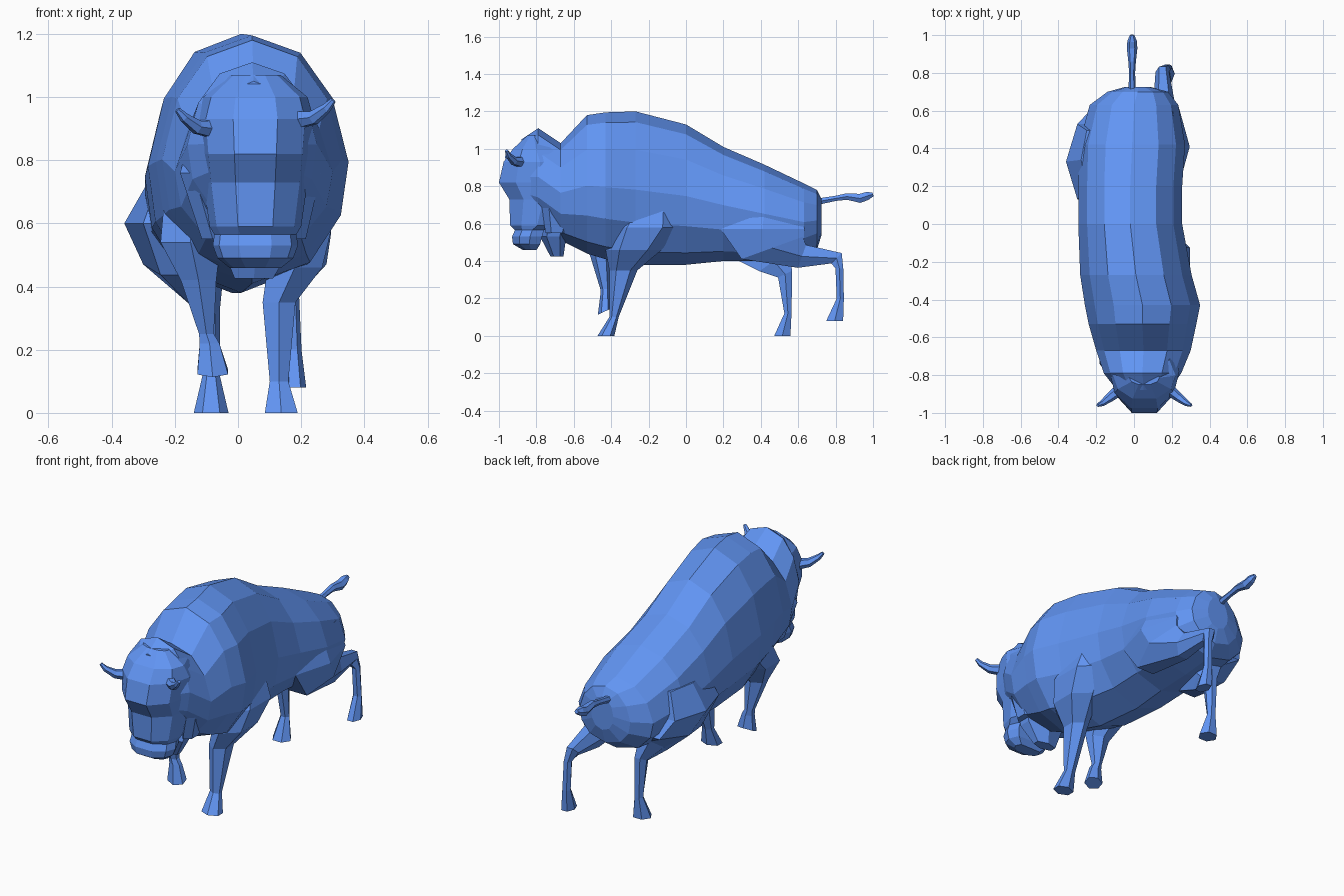
import bpy, bmesh
from math import cos, sin, radians, pi

HALF = [(0, 1), (.5, .86), (.83, .5), (1, -.02), (.92, -.45), (.6, -.83), (0, -1)]
BARREL = HALF + [(-u, v) for u, v in HALF[-2:0:-1]]
SKULL = [(-.38, -1), (.38, -1), (.85, -.5), (1, .2), (.8, 1), (-.8, 1), (-1, .2), (-.85, -.5)]
HEX = [(cos(i * pi / 3 + pi / 6), sin(i * pi / 3 + pi / 6)) for i in range(6)]
HAUNCH = [(cos(i * pi / 3), sin(i * pi / 3)) for i in range(6)]

blue = bpy.data.materials.new("blue")
blue.diffuse_color = (.12, .30, .90, 1)


def add(name, data):
    data.materials.append(blue)
    ob = bpy.data.objects.new(name, data)
    bpy.context.collection.objects.link(ob)


def loft(name, profile, sections):
    """Skin rings: each section is x, y, z, half width, half depth, tilt about x."""
    bm = bmesh.new()
    rings = []
    for x, y, z, w, d, t in sections:
        c, s = cos(radians(t)), sin(radians(t))
        rings.append([bm.verts.new((x + u * w, y + v * d * c, z + v * d * s))
                      for u, v in profile])
    n = len(profile)
    for a, b in zip(rings, rings[1:]):
        for i in range(n):
            j = (i + 1) % n
            bm.faces.new((a[i], a[j], b[j], b[i]))
    bm.faces.new(rings[0])
    bm.faces.new(rings[-1])
    bmesh.ops.recalc_face_normals(bm, faces=bm.faces)
    me = bpy.data.meshes.new(name)
    bm.to_mesh(me)
    bm.free()
    add(name, me)


def tube(name, pts):
    """Tapered tube along points x, y, z, radius."""
    cu = bpy.data.curves.new(name, 'CURVE')
    cu.dimensions = '3D'
    cu.bevel_depth = 1
    cu.bevel_resolution = 1
    cu.use_fill_caps = True
    sp = cu.splines.new('POLY')
    sp.points.add(len(pts) - 1)
    for p, (x, y, z, r) in zip(sp.points, pts):
        p.co = (x, y, z, 1)
        p.radius = r
    sp.use_smooth = False
    add(name, cu)


# Humped body running into the crown: y, centre x, half width, top z, bottom z
body = [(.725, .02, .07, .73, .54), (.70, .02, .16, .78, .46), (.63, .0, .235, .815, .41),
        (.42, -.01, .28, .915, .40), (.2, -.02, .275, 1.01, .40), (0, -.02, .275, 1.13, .38),
        (-.27, .01, .295, 1.20, .38), (-.43, .045, .305, 1.195, .41), (-.53, .045, .285, 1.18, .44),
        (-.67, .05, .25, 1.03, .51), (-.79, .045, .205, 1.11, .60), (-.88, .05, .14, 1.05, .66)]
loft("body", BARREL, [(x, y, (a + b) / 2, w, (a - b) / 2, 90) for y, x, w, a, b in body])

# Hanging head: z, front y, back y, half width
head = [(1.07, -.85, -.79, .08), (1.0, -.925, -.72, .165), (.93, -.975, -.65, .185),
        (.82, -1.0, -.64, .175), (.73, -.945, -.64, .165), (.59, -.94, -.70, .145),
        (.565, -.915, -.76, .13), (.53, -.93, -.77, .135), (.49, -.925, -.78, .12),
        (.458, -.87, -.80, .08)]
loft("head", SKULL, [(.055, (f + b) / 2, z, w, (b - f) / 2, 0) for z, f, b, w in head])

# Beard and cheek hair
loft("beard", HEX, [(.06, -.68, .66, .17, .07, 0), (.06, -.71, .53, .13, .07, 0),
                    (.05, -.69, .425, .07, .035, 0)])
for side, name in ((1, "right_cheek_hair"), (-1, "left_cheek_hair")):
    loft(name, HEX, [(.04 + side * .17, -.68, .86, .03, .06, 0),
                     (.04 + side * .18, -.69, .76, .05, .10, 0),
                     (.05 + side * .13, -.69, .55, .04, .06, 0)])

# Horns
for side, name in ((1, "right_horn"), (-1, "left_horn")):
    drop = 0 if side > 0 else -.03
    tube(name, [(.055 + side * .11, -.86, .925 + drop, .035),
                (.055 + side * .185, -.92, .935 + drop, .024),
                (.055 + side * .225, -.95, .965 + drop, .016),
                (.055 + side * .247, -.96, .99 + drop, .009)])

# Tail with tuft
tube("tail", [(-.01, .69, .715, .02), (-.01, .80, .735, .016), (-.01, .86, .745, .02),
              (-.01, .93, .735, .028), (-.01, .97, .748, .025), (-.01, 1.0, .757, .012)])

# Front legs: planted on the right, lifted on the left
loft("right_front_leg", HEX, [(.21, -.18, .70, .05, .12, 0), (.20, -.22, .58, .11, .19, 0),
                              (.18, -.28, .46, .10, .15, 0), (.13, -.335, .35, .06, .075, 0),
                              (.13, -.385, .10, .034, .025, 0), (.137, -.428, 0, .06, .045, 0)])
loft("left_front_leg", HEX, [(-.15, -.36, .64, .10, .17, 0), (-.15, -.43, .54, .11, .13, 0),
                             (-.125, -.455, .42, .065, .055, 0), (-.10, -.432, .25, .027, .026, 0),
                             (-.09, -.432, .22, .036, .026, 0), (-.08, -.435, .13, .056, .04, 25)])

# Hind legs: planted on the left, pushing off on the right
loft("left_hind_leg", HAUNCH, [(-.22, .34, .74, .06, .18, 0), (-.24, .33, .60, .12, .23, 0),
                               (-.19, .40, .47, .11, .22, 10), (-.12, .47, .40, .07, .11, 35),
                               (-.09, .53, .33, .033, .048, 25), (-.085, .545, .12, .027, .022, 0),
                               (-.085, .515, 0, .055, .05, 0)])
loft("right_hind_leg", HAUNCH, [(.18, .42, .72, .05, .20, 0), (.17, .41, .57, .125, .26, 0),
                                (.17, .46, .47, .11, .20, 20), (.16, .62, .425, .06, .075, 70),
                                (.15, .805, .415, .036, .045, 45), (.17, .82, .36, .024, .024, 0),
                                (.175, .825, .20, .026, .022, 0), (.18, .795, .08, .036, .052, 0)])
